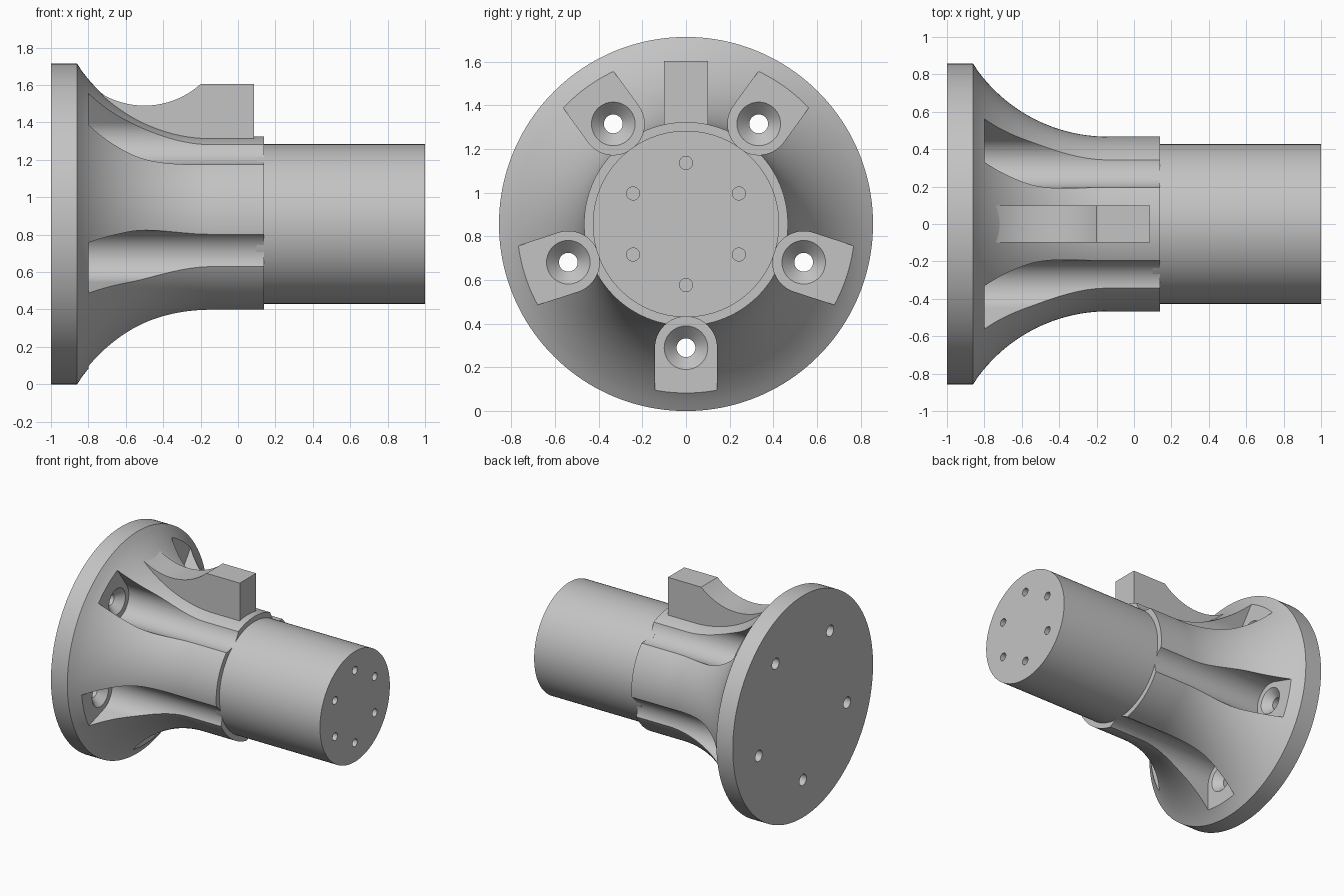
import bpy, bmesh
from math import sin, cos, pi, sqrt, radians

if "Cube" in bpy.data.objects:
    bpy.data.objects.remove(bpy.data.objects["Cube"], do_unlink=True)

AXIS_Z = 0.857
SHAFT_R, COLLAR_R, FLANGE_R = 0.427, 0.467, 0.857

grey = bpy.data.materials.new("plain grey")
grey.use_nodes = True
colour = (0.55, 0.55, 0.55, 1)
grey.diffuse_color = colour
grey.node_tree.nodes["Principled BSDF"].inputs["Base Color"].default_value = colour


def make_object(name, bm):
    bmesh.ops.recalc_face_normals(bm, faces=bm.faces)
    mesh = bpy.data.meshes.new(name)
    bm.to_mesh(mesh)
    bm.free()
    mesh.materials.append(grey)
    obj = bpy.data.objects.new(name, mesh)
    bpy.context.collection.objects.link(obj)
    return obj


def loft(name, rings):
    """Skin closed rings of points and cap both ends."""
    bm = bmesh.new()
    loops = [[bm.verts.new(p) for p in ring] for ring in rings]
    n = len(loops[0])
    for a, b in zip(loops, loops[1:]):
        for i in range(n):
            j = (i + 1) % n
            bm.faces.new((a[i], a[j], b[j], b[i]))
    bm.faces.new(loops[0])
    bm.faces.new(loops[-1])
    return make_object(name, bm)


def lathe(name, profile, segments, y=0, z=AXIS_Z):
    """Turn an (x, radius) profile about a line parallel to x."""
    turns = [2 * pi * i / segments for i in range(segments)]
    return loft(name, [[(x, y + r * cos(t), z + r * sin(t)) for t in turns]
                       for x, r in profile])


def activate(obj):
    bpy.ops.object.select_all(action='DESELECT')
    obj.select_set(True)
    bpy.context.view_layer.objects.active = obj


def cut(obj, cutter):
    cutter.hide_render = True
    mod = obj.modifiers.new("cut", 'BOOLEAN')
    mod.operation, mod.solver, mod.object = 'DIFFERENCE', 'EXACT', cutter
    activate(obj)
    bpy.ops.object.modifier_apply(modifier=mod.name)
    bpy.data.objects.remove(cutter, do_unlink=True)


def smooth(obj):
    activate(obj)
    bpy.ops.object.shade_smooth_by_angle(angle=radians(30))


# Flange, concave flare and collar in one turned body
FLARE_X, FLARE_R = -0.14, 0.863
profile = [(-1, FLANGE_R), (-0.86, FLANGE_R)]
for i in range(1, 29):
    x = -0.86 + 0.72 * i / 28
    profile.append((x, COLLAR_R + FLARE_R - sqrt(FLARE_R ** 2 - (x - FLARE_X) ** 2)))
profile.append((0.14, COLLAR_R))
body = lathe("flared_flange", profile, 160)

# Five screw pockets with countersunk through holes
SCREW_R, POCKET_R = 0.567, 0.142
for k in range(5):
    a = -pi / 2 + k * 2 * pi / 5
    outline = [(1.0, -POCKET_R)]
    for i in range(33):
        t = -pi / 2 - pi * i / 32
        outline.append((SCREW_R + POCKET_R * cos(t), POCKET_R * sin(t)))
    outline.append((1.0, POCKET_R))
    rings = [[(x, u * cos(a) - v * sin(a), AXIS_Z + u * sin(a) + v * cos(a))
              for u, v in outline] for x in (-0.8, 0.3)]
    cut(body, loft("pocket_cutter", rings))
    cut(body, lathe("screw_cutter",
                    [(-1.1, 0.043), (-0.857, 0.043), (-0.8, 0.1), (-0.75, 0.1)], 40,
                    SCREW_R * cos(a), AXIS_Z + SCREW_R * sin(a)))
smooth(body)

# Shaft with six blind holes in its end
shaft = lathe("shaft", [(0.1, SHAFT_R), (1, SHAFT_R)], 160)
for k in range(6):
    a = pi / 2 + k * pi / 3
    cut(shaft, lathe("end_hole_cutter", [(0.9, 0.03), (1.1, 0.03)], 28,
                     0.28 * cos(a), AXIS_Z + 0.28 * sin(a)))
smooth(shaft)

# Top lug with a scooped neck running into the flare
scoop = [(-0.8 + 0.6 * i / 28) for i in range(29)]
side = [(x, 1.939 - sqrt(0.449 ** 2 - (x + 0.5) ** 2)) for x in scoop]
side += [(0.085, 1.605), (0.085, 1.2), (-0.8, 1.2)]
lug = loft("top_lug", [[(x, y, z) for x, z in side] for y in (-0.1, 0.1)])
smooth(lug)
